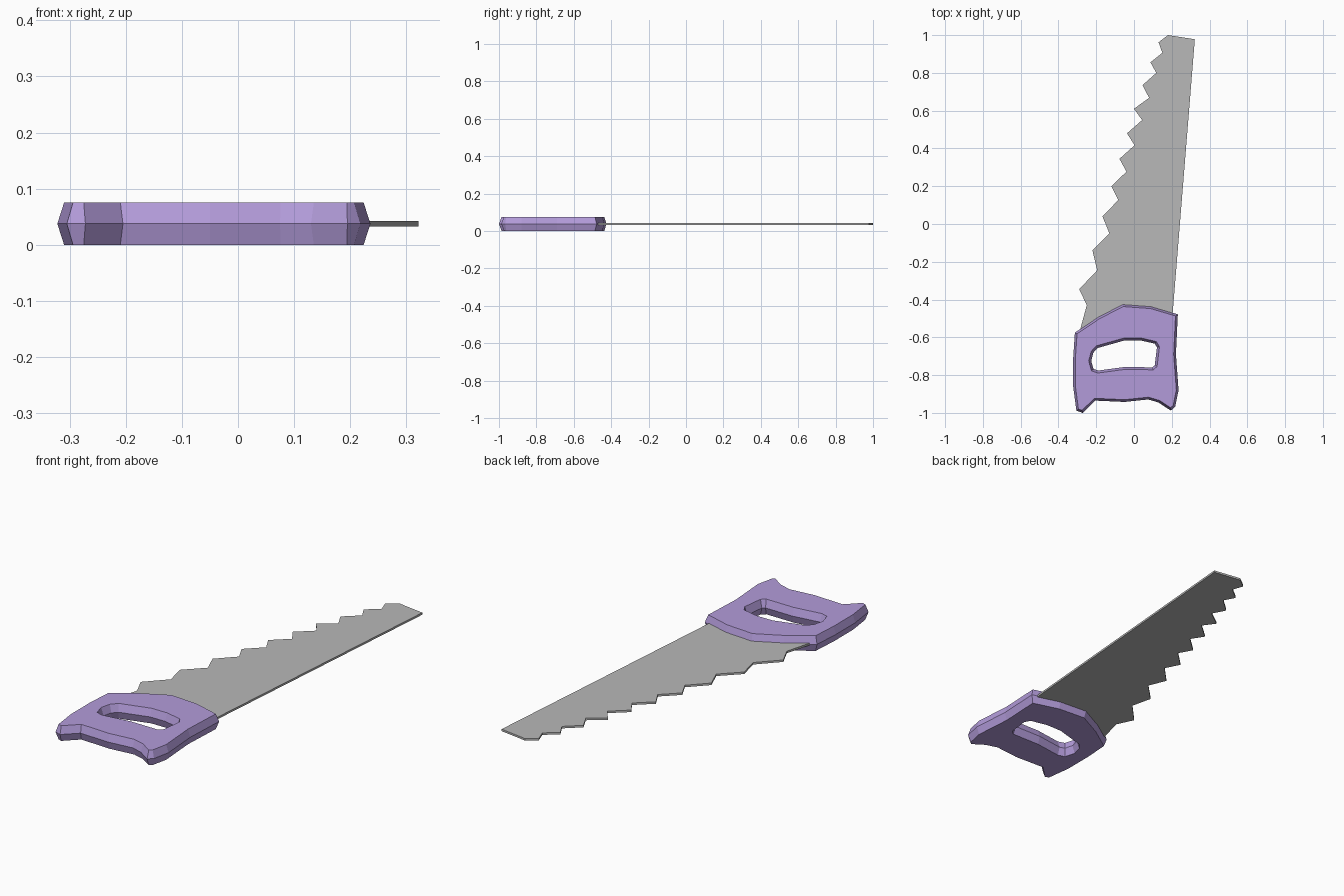
import bpy, bmesh
from mathutils import Vector

if "Cube" in bpy.data.objects:
    bpy.data.objects.remove(bpy.data.objects["Cube"])


def material(name, rgb):
    m = bpy.data.materials.new(name)
    m.diffuse_color = (*rgb, 1)
    m.use_nodes = True
    m.node_tree.nodes["Principled BSDF"].inputs["Base Color"].default_value = m.diffuse_color
    return m


def area(pts):
    return sum(a[0] * b[1] - b[0] * a[1] for a, b in zip(pts, pts[1:] + pts[:1])) / 2


def shrink(pts, d):
    """Mitred inward offset of a closed outline (negative d grows it)."""
    sign = 1 if area(pts) > 0 else -1
    out = []
    for i, p in enumerate(pts):
        p = Vector(p)
        e1 = (p - Vector(pts[i - 1])).normalized()
        e2 = (Vector(pts[(i + 1) % len(pts)]) - p).normalized()
        n1, n2 = Vector((-e1.y, e1.x)) * sign, Vector((-e2.y, e2.x)) * sign
        out.append(p + (n1 + n2) * d / (1 + max(n1.dot(n2), -0.5)))
    return out


def build(name, layers, mat):
    """Stack outlines (z, [loops]) into walls, then fill the bottom and top."""
    bm = bmesh.new()
    rings = [[[bm.verts.new((p[0], p[1], z)) for p in loop] for loop in loops]
             for z, loops in layers]
    for low, high in zip(rings, rings[1:]):
        for a, b in zip(low, high):
            for i in range(len(a)):
                j = (i + 1) % len(a)
                bm.faces.new((a[i], a[j], b[j], b[i]))
    for cap in (rings[0], rings[-1]):
        edges = [bm.edges.get((v, l[(i + 1) % len(l)])) for l in cap for i, v in enumerate(l)]
        bmesh.ops.triangle_fill(bm, edges=edges, use_beauty=True, use_dissolve=False)
    bmesh.ops.recalc_face_normals(bm, faces=bm.faces)
    me = bpy.data.meshes.new(name)
    bm.to_mesh(me)
    bm.free()
    me.materials.append(mat)
    ob = bpy.data.objects.new(name, me)
    bpy.context.collection.objects.link(ob)
    return ob


purple = material("purple_plastic", (0.45, 0.33, 0.70))
steel = material("grey_steel", (0.48, 0.48, 0.48))

# Handle: outline at mid height, grip hole at the faces, both bevelled to a ridge
outline = [(-0.313, -0.575), (-0.19, -0.492), (-0.06, -0.425), (0.09, -0.436),
           (0.232, -0.478), (0.222, -0.69), (0.236, -0.88), (0.218, -0.967),
           (0.195, -0.988), (0.13, -0.945), (0.075, -0.929), (-0.05, -0.942),
           (-0.205, -0.935), (-0.272, -1.0), (-0.305, -0.988), (-0.322, -0.86),
           (-0.322, -0.71)]
hole = [(-0.24, -0.725), (-0.227, -0.675), (-0.2, -0.645), (-0.05, -0.603),
        (0.035, -0.603), (0.118, -0.622), (0.135, -0.65), (0.122, -0.755),
        (0.102, -0.772), (-0.05, -0.770), (-0.19, -0.789), (-0.225, -0.778)]
face = [shrink(outline, 0.012), hole]
ridge = [outline, shrink(hole, 0.013)]
build("handle", [(0, face), (0.0375, ridge), (0.075, face)], purple)

# Blade: thin plate with a toothed left edge, tucked into the handle
teeth = [(-0.25, -0.43), (-0.29, -0.345), (-0.195, -0.245), (-0.22, -0.14),
         (-0.13, -0.05), (-0.167, 0.04), (-0.083, 0.127), (-0.12, 0.20),
         (-0.04, 0.277), (-0.077, 0.345), (0.003, 0.417), (-0.037, 0.48),
         (0.043, 0.55), (0.0, 0.61), (0.08, 0.668), (0.045, 0.735),
         (0.118, 0.80), (0.087, 0.856), (0.15, 0.906), (0.13, 0.962)]
blade = [(0.2, -0.53), (-0.288, -0.57)] + teeth + [(0.18, 1.0), (0.322, 0.978)]
build("blade", [(0.0325, [blade]), (0.0425, [blade])], steel)
